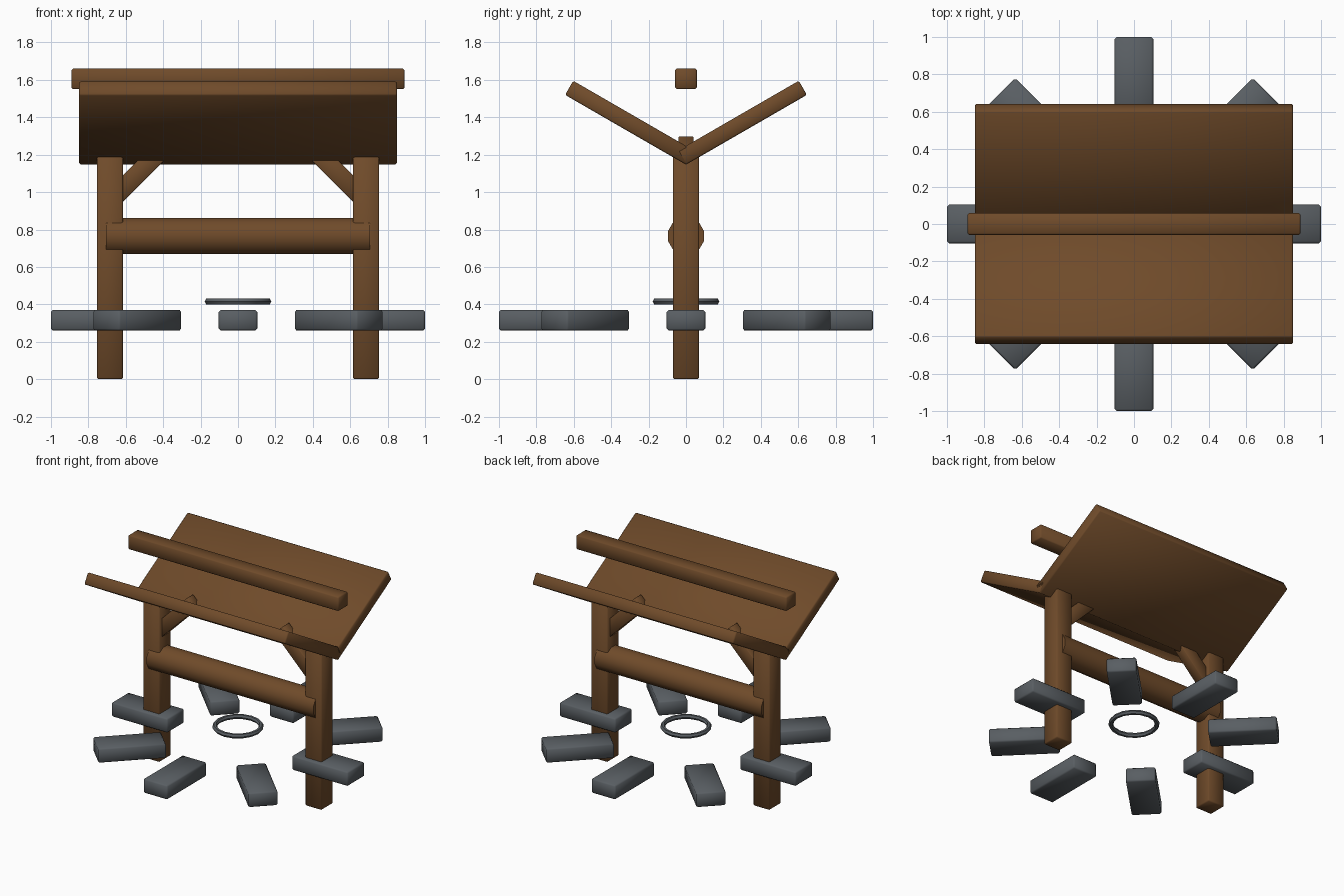
import bpy
import math
from mathutils import Vector

if "Cube" in bpy.data.objects:
    bpy.data.objects.remove(bpy.data.objects["Cube"], do_unlink=True)


def make_material(name, colour):
    mat = bpy.data.materials.new(name)
    mat.use_nodes = True
    mat.diffuse_color = (*colour, 1)
    mat.node_tree.nodes["Principled BSDF"].inputs["Base Color"].default_value = (*colour, 1)
    return mat


wood = make_material("brown wood", (0.16, 0.07, 0.023))
stone = make_material("grey stone", (0.10, 0.113, 0.125))


def finish(name, mat):
    obj = bpy.context.object
    obj.name = name
    obj.data.materials.append(mat)
    return obj


def block(name, size, centre, mat, rotation=(0, 0, 0), bevel=0.008):
    """Box with slightly worn edges."""
    bpy.ops.mesh.primitive_cube_add(size=1, location=centre, rotation=rotation)
    obj = finish(name, mat)
    obj.scale = size
    bpy.ops.object.transform_apply(location=False, rotation=False, scale=True)
    mod = obj.modifiers.new("worn edges", "BEVEL")
    mod.width = bevel
    mod.segments = 1
    bpy.ops.object.modifier_apply(modifier=mod.name)
    bpy.ops.object.shade_smooth_by_angle(angle=math.radians(50))
    return obj


# Posts and diagonal braces, mirrored left and right
for side, label in ((1, "left"), (-1, "right")):
    block(label + "_post", (0.14, 0.14, 1.2), (side * 0.685, 0, 0.6), wood)
    low = Vector((side * 0.685, 0, 0.95))
    high = Vector((side * 0.37, 0, 1.265))
    block(label + "_brace", (0.1, 0.08, (high - low).length), (low + high) / 2,
          wood, (0, -side * math.radians(45), 0), 0.004)

# Sloping boards that meet in a valley
for side, label in ((1, "back"), (-1, "front")):
    block(label + "_roof_board", (1.7, 0.75, 0.087), (0, side * 0.3, 1.37),
          wood, (side * math.radians(30), 0, 0))

# Pole floating above the valley
block("ridge_pole", (1.78, 0.115, 0.11), (0, 0, 1.605), wood)

# Twelve-sided cross log between the posts
bpy.ops.mesh.primitive_cylinder_add(vertices=12, radius=0.1, depth=1.41, location=(0, 0, 0.765),
                                    rotation=(math.radians(15), math.radians(90), 0))
log = finish("cross_log", wood)
log.rotation_euler = (0, math.radians(90), 0)
for vert in log.data.vertices:
    x, y = vert.co.x, vert.co.y
    turn = math.radians(15)
    vert.co.x = x * math.cos(turn) - y * math.sin(turn)
    vert.co.y = x * math.sin(turn) + y * math.cos(turn)
bpy.ops.object.shade_smooth_by_angle(angle=math.radians(50))

# Circle of radial stones
for i in range(8):
    angle = i * math.tau / 8
    reach = 0.762
    block(f"stone_{i + 1}", (0.476, 0.206, 0.11),
          (reach * math.cos(angle), reach * math.sin(angle), 0.315),
          stone, (0, 0, angle), 0.01)

# Small ring in the middle
bpy.ops.mesh.primitive_torus_add(major_segments=16, minor_segments=6, major_radius=0.161,
                                 minor_radius=0.0175, location=(0, 0, 0.415))
finish("centre_ring", stone)
bpy.ops.object.shade_smooth_by_angle(angle=math.radians(50))
